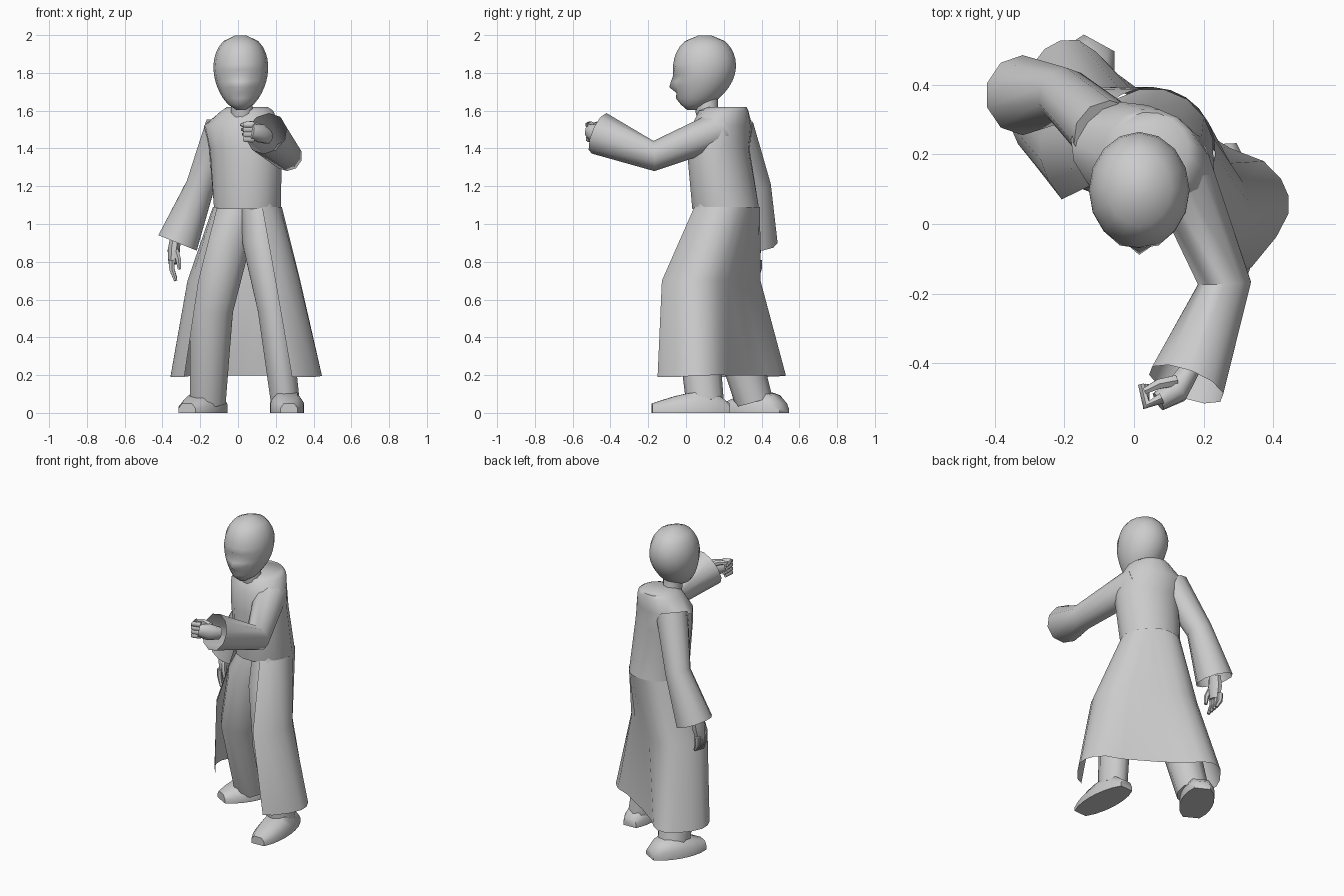
import bpy, bmesh
from math import sin, cos, pi, radians, copysign
from mathutils import Vector

cube = bpy.data.objects.get("Cube")
if cube:
    bpy.data.objects.remove(cube)

UP = Vector((0, 0, 1))
FORWARD = Vector((0, -1, 0))

grey = bpy.data.materials.new("plain grey")
grey.use_nodes = True
grey.diffuse_color = (.6, .6, .6, 1)
grey.node_tree.nodes["Principled BSDF"].inputs["Base Color"].default_value = grey.diffuse_color


def loft(name, rings, closed=True, cap_end=True):
    """Skin a list of equal point rings into one smooth object."""
    bm = bmesh.new()
    rows = [[bm.verts.new(point) for point in ring] for ring in rings]
    count = len(rows[0])
    for low, high in zip(rows, rows[1:]):
        for i in range(count if closed else count - 1):
            j = (i + 1) % count
            bm.faces.new((low[i], low[j], high[j], high[i]))
    if closed:
        bm.faces.new(rows[0])
        if cap_end:
            bm.faces.new(rows[-1])
    bmesh.ops.recalc_face_normals(bm, faces=bm.faces[:])
    mesh = bpy.data.meshes.new(name)
    bm.to_mesh(mesh)
    bm.free()
    mesh.materials.append(grey)
    part = bpy.data.objects.new(name, mesh)
    bpy.context.collection.objects.link(part)
    bpy.ops.object.select_all(action='DESELECT')
    part.select_set(True)
    bpy.context.view_layer.objects.active = part
    bpy.ops.object.shade_smooth_by_angle(angle=radians(55))


def ellipse(centre, side, other, width, depth, sides):
    """Points of an ellipse spanned by two unit directions."""
    turns = [2 * pi * (i + .5) / sides for i in range(sides)]
    return [centre + side * width * cos(t) + other * depth * sin(t) for t in turns]


def tube(name, path, radii, hint=UP, squash=1, sides=8, cap_end=True):
    """Sweep an ellipse along a path; squash scales it along the hint."""
    points = [Vector(p) for p in path]
    rings = []
    for i, (point, radius) in enumerate(zip(points, radii)):
        before, after = points[max(i - 1, 0)], points[min(i + 1, len(points) - 1)]
        along = (after - before).normalized()
        side = along.cross(hint).normalized()
        rings.append(ellipse(point, side, side.cross(along), radius, radius * squash, sides))
    loft(name, rings, cap_end=cap_end)


def turned(angle):
    """Level side and back directions for a body turned about the vertical."""
    return Vector((cos(angle), sin(angle), 0)), Vector((-sin(angle), cos(angle), 0))


# Upper robe, turned so that its left shoulder leads
side, back = turned(radians(-23))
loft("upper_robe", [
    ellipse(Vector(centre), side, back, half, depth, sides=16)
    for centre, half, depth in (((.05, .21, 1.08), .18, .18), ((.04, .17, 1.4), .2, .16),
                                ((.02, .19, 1.52), .21, .15), ((.05, .2, 1.6), .14, .13),
                                ((.05, .22, 1.62), .11, .1))])


def skirt_ring(centre, width, front, rear, roundness, flare):
    """Open ring from the left front edge round the back to the right one."""
    side, back = turned(radians(-35))
    steps = 18
    ring = []
    for i in range(steps + 1):
        t = radians(-30 + 275 * i / steps)
        u, v = [copysign(abs(c) ** roundness, c) for c in (cos(t), sin(t))]
        v *= rear if v > 0 else front
        # The cloth falls inward between the back corner and the left side
        fold = max(0, cos(2.5 * (t - radians(95))))
        if sin(t) > 0:
            v -= flare * fold
        ring.append(Vector(centre) + side * width * u + back * v + UP * max(0, v) * flare)
    return ring


# Open skirt of the robe, flaring to a boxy hem
loft("robe_skirt", [
    skirt_ring((.05, .21, 1.09), .183, .183, .183, roundness=1, flare=0),
    skirt_ring((.03, .13, .7), .32, .2, .2, roundness=.8, flare=.02),
    skirt_ring((.05, .2, .19), .43, .23, .19, roundness=.6, flare=.06)], closed=False)

# Sleeves, narrow at the elbow and open at the wide cuff
sleeve_radii = (.1, .08, .115)
tube("left_sleeve", [(.12, .18, 1.5), (.26, -.17, 1.36), (.15, -.46, 1.48)],
     sleeve_radii, sides=10, cap_end=False)
tube("right_sleeve", [(-.08, .26, 1.51), (-.2, .37, 1.2), (-.32, .37, .9)],
     sleeve_radii, hint=-FORWARD, sides=10, cap_end=False)

# Trousers
tube("left_leg", [(.11, .18, 1.1), (.13, .13, .9), (.19, .05, .55), (.25, .1, .06)],
     (.1, .11, .09, .08), hint=FORWARD, squash=1.25, sides=10)
tube("right_leg", [(0, .22, 1.1), (-.06, .2, .9), (-.14, .22, .55), (-.16, .36, .06)],
     (.1, .13, .12, .1), hint=FORWARD, sides=10)


def shoe(name, heel, toe, width):
    """Rounded shoe with a flat sole between two ground points."""
    heel, toe = Vector((*heel, 0)), Vector((*toe, 0))
    side = (toe - heel).normalized().cross(UP)
    outline = ((-1, 0), (-1, .5), (-.6, 1), (.6, 1), (1, .5), (1, 0))
    rings = []
    for i in range(8):
        t = i / 7
        spread = width * (.5 + .5 * sin(pi * t) ** .7)
        height = .05 + .06 * sin(pi * t ** .7)
        centre = heel.lerp(toe, t)
        rings.append([centre + side * spread * s + UP * height * h for s, h in outline])
    loft(name, rings)


shoe("left_shoe", heel=(.25, .23), toe=(.27, -.18), width=.09)
shoe("right_shoe", heel=(-.1, .52), toe=(-.27, .21), width=.1)

# Neck
tube("neck", [(.03, .15, 1.5), (.02, .11, 1.6), (.02, .11, 1.7)],
     (.07, .06, .06), hint=FORWARD, sides=10)

# Head: an egg by rule, with lips, nose and eye hollows pushed along y
middle_push = {2: -.01, 4: -.03, 5: -.015}
beside_push = {6: .02, 7: -.005}
rings = []
for level in range(14):
    s = (level + .1) / 13.15
    half = .145 * sin(pi * s ** 1.25) ** .38
    centre = Vector((.015, .1 - .07 * (1 - s) ** 4, 1.6 + .4 * s))
    ring = []
    for i in range(16):
        t = pi * i / 8
        point = centre + Vector((half * sin(t), -1.15 * half * cos(t), 0))
        if i == 0:
            point.y += middle_push.get(level, 0)
        elif i in (1, 15):
            point.y += beside_push.get(level, 0)
        ring.append(point)
    rings.append(ring)
loft("head", rings)

# Left hand, curled in front of the cuff
digit_radii = (.018, .016, .01)
tube("left_palm", [(.16, -.42, 1.46), (.12, -.48, 1.48), (.07, -.51, 1.49)],
     (.03, .04, .03), squash=1.3)
for k in range(4):
    z = 1.525 - k / 40
    tube("left_finger", [(.08, -.5, z), (.035, -.52, z), (.02 + k / 200, -.46, z)],
         digit_radii, sides=6)
tube("left_thumb", [(.12, -.45, 1.51), (.07, -.46, 1.53), (.03, -.48, 1.53)],
     digit_radii, sides=6)

# Right hand, hanging below the cuff
tube("right_palm", [(-.33, .36, .93), (-.34, .35, .86), (-.345, .34, .79)],
     (.03, .035, .025), hint=-FORWARD, squash=1.5)
for k in range(4):
    y = .31 + k / 40
    tube("right_finger", [(-.35, y, .81), (-.35, y, .76), (-.33, y - .01, .7 + k / 200)],
         digit_radii, hint=-FORWARD, sides=6)
tube("right_thumb", [(-.33, .32, .86), (-.315, .3, .81), (-.31, .3, .76)],
     digit_radii, hint=-FORWARD, sides=6)
